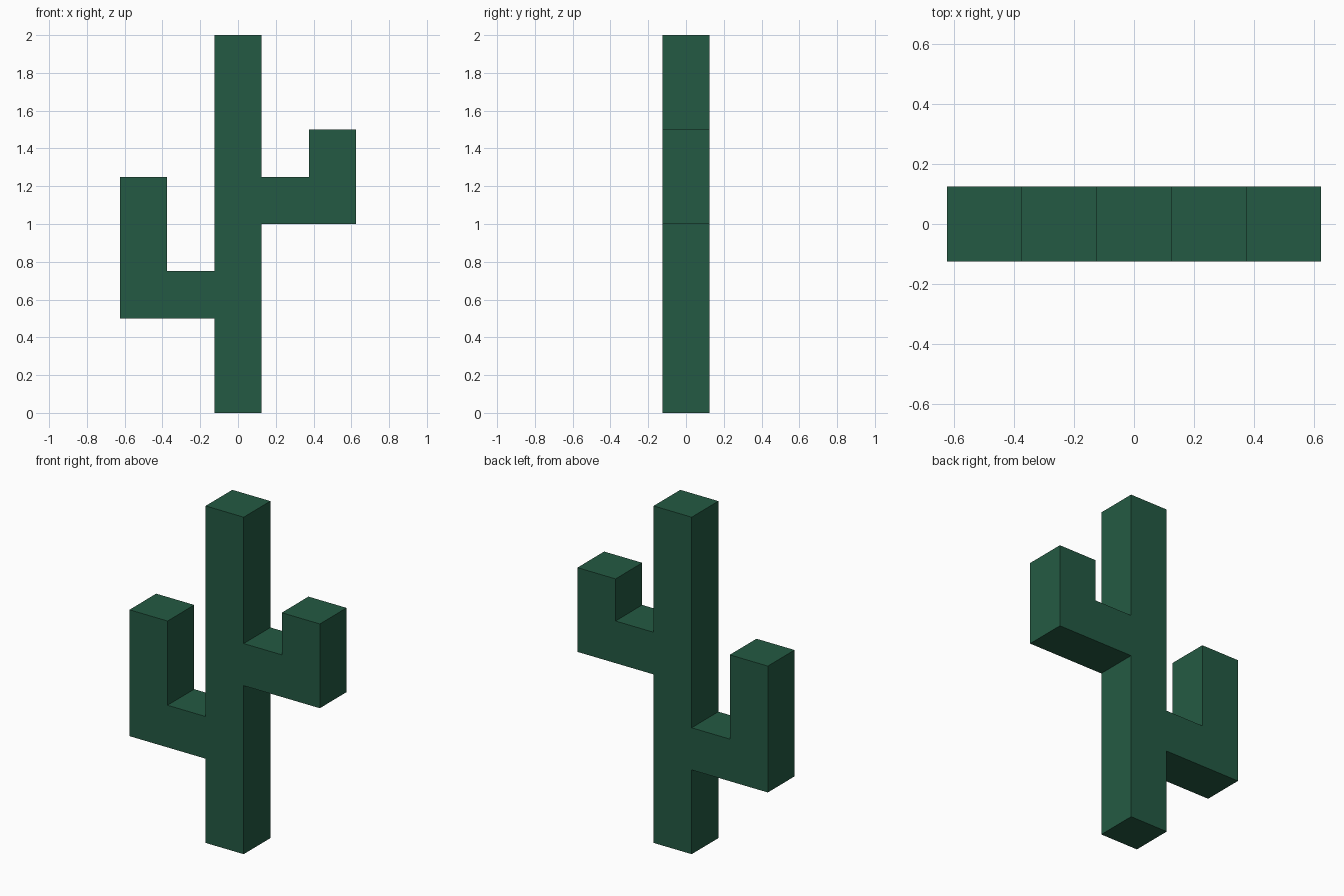
import bpy, bmesh

if "Cube" in bpy.data.objects:
    bpy.data.objects.remove(bpy.data.objects["Cube"])

W = 0.25          # stem thickness
H = W / 2

green = bpy.data.materials.new("cactus_green")
green.diffuse_color = (0.0176, 0.1022, 0.0561, 1.0)
green.use_nodes = True
green.node_tree.nodes["Principled BSDF"].inputs["Base Color"].default_value = green.diffuse_color


def arm(side, bottom, top):
    """L-shaped arm outline, from the trunk's lower joint to its upper joint."""
    return [(side * x, z) for x, z in (
        (H, bottom), (H + 2 * W, bottom), (H + 2 * W, top),
        (H + W, top), (H + W, bottom + W), (H, bottom + W))]


# Silhouette: trunk with a right arm and a left arm
outline = [(-H, 0), (H, 0)]
outline += arm(1, 1.0, 1.5)
outline += [(H, 2), (-H, 2)]
outline += reversed(arm(-1, 0.5, 1.25))

# Extrude the silhouette through the thickness
bm = bmesh.new()
face = bm.faces.new([bm.verts.new((x, -H, z)) for x, z in outline])
ext = bmesh.ops.extrude_face_region(bm, geom=[face], use_keep_orig=True)
moved = [g for g in ext["geom"] if isinstance(g, bmesh.types.BMVert)]
bmesh.ops.translate(bm, verts=moved, vec=(0, W, 0))
bmesh.ops.recalc_face_normals(bm, faces=bm.faces)

mesh = bpy.data.meshes.new("cactus")
bm.to_mesh(mesh)
bm.free()
mesh.materials.append(green)
bpy.context.collection.objects.link(bpy.data.objects.new("cactus", mesh))
